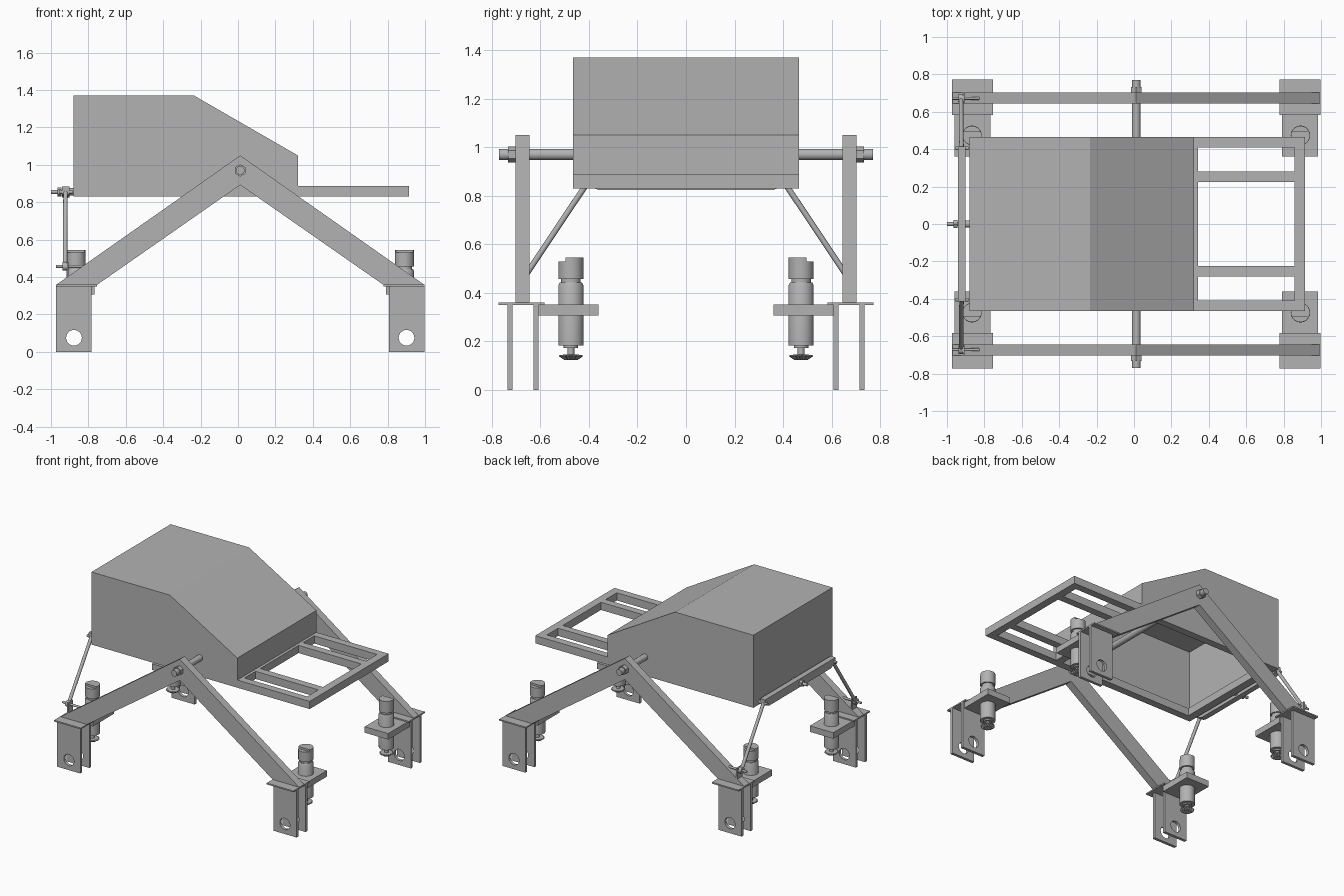
import bpy, bmesh, math
from mathutils import Vector

cube = bpy.data.objects.get("Cube")
if cube:
    bpy.data.objects.remove(cube, do_unlink=True)

GREY = (0.45, 0.45, 0.45, 1)
metal = bpy.data.materials.new("plain_grey")
metal.use_nodes = True
metal.diffuse_color = GREY
metal.node_tree.nodes["Principled BSDF"].inputs["Base Color"].default_value = GREY

AXIS = 0.012      # x of the pivot axle, the legs are symmetric about it


def finish(name, bm, smooth=False):
    bmesh.ops.recalc_face_normals(bm, faces=bm.faces)
    mesh = bpy.data.meshes.new(name)
    bm.to_mesh(mesh)
    bm.free()
    mesh.materials.append(metal)
    obj = bpy.data.objects.new(name, mesh)
    bpy.context.collection.objects.link(obj)
    if smooth:
        bpy.ops.object.select_all(action='DESELECT')
        obj.select_set(True)
        bpy.context.view_layer.objects.active = obj
        bpy.ops.object.shade_smooth_by_angle(angle=math.radians(35))
    return obj


def prism(name, profile, y0, y1):
    """Extrude an x-z outline from y0 to y1."""
    bm = bmesh.new()
    face = bm.faces.new([bm.verts.new((x, y0, z)) for x, z in profile])
    out = bmesh.ops.extrude_face_region(bm, geom=[face])
    verts = [v for v in out["geom"] if isinstance(v, bmesh.types.BMVert)]
    bmesh.ops.translate(bm, verts=verts, vec=(0, y1 - y0, 0))
    return finish(name, bm)


def box(name, xs, ys, zs):
    (x0, x1), (z0, z1) = sorted(xs), zs
    return prism(name, [(x0, z0), (x1, z0), (x1, z1), (x0, z1)], *sorted(ys))


def rod(name, a, b, radius, sides=24):
    a, b = Vector(a), Vector(b)
    bm = bmesh.new()
    bmesh.ops.create_cone(bm, cap_ends=True, segments=sides, radius1=radius,
                          radius2=radius, depth=(b - a).length)
    turn = (b - a).to_track_quat('Z', 'Y').to_matrix()
    bmesh.ops.rotate(bm, verts=bm.verts, matrix=turn)
    bmesh.ops.translate(bm, verts=bm.verts, vec=(a + b) / 2)
    return finish(name, bm, sides > 6)


def lathe(name, x, y, rings, sides=32, tooth=1.0, flat=None):
    """Stack (radius, z) rings; tooth shrinks every other point."""
    bm = bmesh.new()
    loops = []
    for r, z in rings:
        loop = []
        for i in range(sides):
            a = math.tau * i / sides
            k = r * (tooth if i % 2 else 1)
            loop.append(bm.verts.new((x + k * math.cos(a), y + k * math.sin(a), z)))
        loops.append(loop)
    for low, high in zip(loops, loops[1:]):
        for i in range(sides):
            j = (i + 1) % sides
            bm.faces.new((low[i], low[j], high[j], high[i]))
    bm.faces.new(loops[0])
    bm.faces.new(loops[-1])
    if flat:
        cut = bmesh.ops.bisect_plane(bm, geom=bm.verts[:] + bm.edges[:] + bm.faces[:],
                                     plane_co=(x, y + flat * 0.022, 0),
                                     plane_no=(0, flat, 0), clear_outer=True)
        edges = [e for e in cut["geom_cut"] if isinstance(e, bmesh.types.BMEdge)]
        bmesh.ops.edgeloop_fill(bm, edges=edges)
    return finish(name, bm, tooth == 1.0)


def drill(obj, cutter):
    mod = obj.modifiers.new("hole", 'BOOLEAN')
    mod.operation, mod.solver, mod.object = 'DIFFERENCE', 'EXACT', cutter
    graph = bpy.context.evaluated_depsgraph_get()
    obj.data = bpy.data.meshes.new_from_object(obj.evaluated_get(graph))
    obj.modifiers.clear()
    bpy.data.objects.remove(cutter, do_unlink=True)


# Open-bottomed body shell
body = prism("body_shell", [(-0.88, 0.83), (-0.88, 1.37), (-0.235, 1.37),
                            (0.32, 1.05), (0.32, 0.83)], -0.465, 0.465)
bm = bmesh.new()
bm.from_mesh(body.data)
bm.normal_update()
bmesh.ops.delete(bm, geom=[f for f in bm.faces if f.normal.z < -0.9], context='FACES')
bm.to_mesh(body.data)
bm.free()
wall = body.modifiers.new("wall", 'SOLIDIFY')
wall.thickness, wall.offset = 0.01, -1

# Chassis frame
FRAME_Z = (0.83, 0.887)
for side, label in ((-1, "right"), (1, "left")):
    box(f"frame_outer_rail_{label}", (-0.88, 0.915), (side * 0.41, side * 0.465), FRAME_Z)
    box(f"frame_inner_rail_{label}", (0.3, 0.88), (side * 0.225, side * 0.28), FRAME_Z)
for label, x0, x1 in (("front", 0.857, 0.915), ("middle", 0.283, 0.341), ("rear", -0.88, -0.822)):
    box(f"frame_cross_{label}", (x0, x1), (-0.465, 0.465), FRAME_Z)

# Pivot axle
rod("pivot_axle", (AXIS, -0.77, 0.97), (AXIS, 0.77, 0.97), 0.023)

for s, label in ((-1, "front"), (1, "back")):
    # Bent rocker leg and its nut
    prism(f"rocker_leg_{label}",
          [(AXIS - 0.985, 0.358), (AXIS, 1.05), (AXIS + 0.985, 0.358),
           (AXIS + 0.766, 0.358), (AXIS, 0.892), (AXIS - 0.766, 0.358)],
          s * 0.645, s * 0.702)
    rod(f"axle_nut_{label}", (AXIS, s * 0.702, 0.97), (AXIS, s * 0.733, 0.97), 0.033, 6)

    for d, end in ((-1, "a"), (1, "b")):
        tag = f"{label}_{end}"
        # Wheel fork
        box(f"fork_top_{tag}", (AXIS + d * 0.765, AXIS + d * 0.985),
            (s * 0.583, s * 0.772), (0.35, 0.36))
        for n, y0, y1 in (("inner", 0.608, 0.629), ("outer", 0.715, 0.736)):
            plate = box(f"fork_{n}_{tag}", (AXIS + d * 0.795, AXIS + d * 0.985),
                        (s * y0, s * y1), (0, 0.352))
            x = AXIS + d * 0.889
            drill(plate, rod("cutter", (x, s * 0.55, 0.075), (x, s * 0.8, 0.075), 0.042))
        # Steering motor on its bracket
        box(f"motor_bracket_{tag}", (AXIS + d * 0.779, AXIS + d * 0.972),
            (s * 0.36, s * 0.61), (0.306, 0.351))
        x, y = AXIS + d * 0.878, s * 0.474
        lathe(f"motor_{tag}", x, y, [(0.03, 0.172), (0.03, 0.182), (0.052, 0.182), (0.052, 0.43),
                                     (0.046, 0.442), (0.04, 0.442), (0.04, 0.457),
                                     (0.051, 0.457), (0.051, 0.53)])
        lathe(f"motor_cap_{tag}", x, y, [(0.051, 0.529), (0.051, 0.545)], flat=s)
        rod(f"motor_shaft_{tag}", (x, y, 0.13), (x, y, 0.175), 0.014)
        lathe(f"bevel_gear_{tag}", x, y, [(0.028, 0.124), (0.05, 0.139), (0.046, 0.144),
                                          (0.016, 0.146)], tooth=0.86)

    # Link from the balance bar down to the leg
    top, low = (-0.922, s * 0.405, 0.855), (-0.925, s * 0.672, 0.455)
    rod(f"link_rod_{label}", top, low, 0.012)
    rod(f"link_top_bolt_{label}", (-0.955, s * 0.405, 0.855), (-0.885, s * 0.405, 0.855), 0.01)
    rod(f"link_low_bolt_{label}", (-0.972, s * 0.672, 0.457), (-0.825, s * 0.672, 0.457), 0.008)
    rod(f"link_low_eye_{label}", (-0.937, s * 0.672, 0.457), (-0.915, s * 0.672, 0.457), 0.022)
    box(f"link_bracket_{label}", (-0.915, -0.905), (s * 0.645, s * 0.702), (0.36, 0.48))

# Balance bar with cut lower corners
bm = bmesh.new()
outline = [(-0.36, 0.824), (0.36, 0.824), (0.415, 0.845), (0.415, 0.885),
           (-0.415, 0.885), (-0.415, 0.845)]
face = bm.faces.new([bm.verts.new((-0.94, y, z)) for y, z in outline])
out = bmesh.ops.extrude_face_region(bm, geom=[face])
bmesh.ops.translate(bm, vec=(0.04, 0, 0),
                    verts=[v for v in out["geom"] if isinstance(v, bmesh.types.BMVert)])
finish("balance_bar", bm)
rod("balance_bolt", (-1.0, 0, 0.855), (-0.87, 0, 0.855), 0.011)
rod("balance_nut", (-0.965, 0, 0.855), (-0.945, 0, 0.855), 0.024, 6)
rod("balance_spacer", (-0.9, 0, 0.855), (-0.88, 0, 0.855), 0.02)
